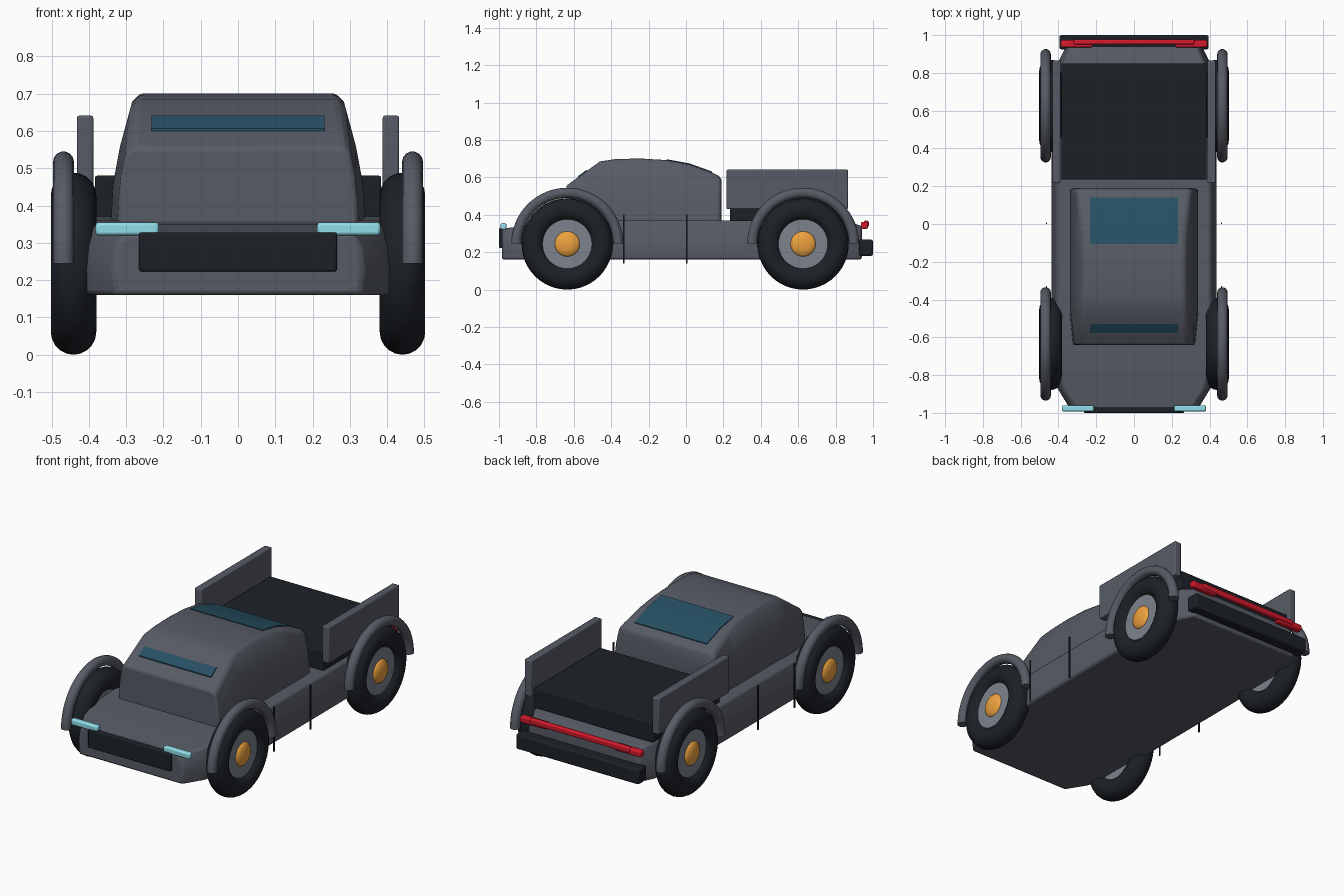
import bpy, bmesh
from math import sin, cos, pi, radians

if "Cube" in bpy.data.objects:
    bpy.data.objects.remove(bpy.data.objects["Cube"])


def material(name, rgb):
    m = bpy.data.materials.new(name)
    m.diffuse_color = (*rgb, 1)
    m.use_nodes = True
    m.node_tree.nodes["Principled BSDF"].inputs["Base Color"].default_value = m.diffuse_color
    return m


PAINT = material("paint", (0.095, 0.105, 0.13))
DARK = material("dark_trim", (0.012, 0.015, 0.02))
STEEL = material("steel", (0.2, 0.225, 0.27))
AMBER = material("amber", (0.85, 0.36, 0.05))
GLASS = material("glass", (0.02, 0.08, 0.125))
LAMP = material("lamp", (0.28, 0.72, 0.82))
RED = material("red_lamp", (0.65, 0.01, 0.025))


def finish(ob, name, mat, bevel=0, segments=2):
    ob.name = name
    ob.data.materials.append(mat)
    bpy.ops.object.select_all(action='DESELECT')
    ob.select_set(True)
    bpy.context.view_layer.objects.active = ob
    bpy.ops.object.shade_smooth_by_angle(angle=radians(32))
    if bevel:
        b = ob.modifiers.new("bevel", 'BEVEL')
        b.width, b.segments, b.limit_method = bevel, segments, 'ANGLE'
        b.angle_limit = radians(32)
    return ob


def loft(name, rings, mat, bevel=0):
    """Skin a list of closed rings and cap both ends."""
    bm = bmesh.new()
    rows = [[bm.verts.new(p) for p in ring] for ring in rings]
    n = len(rows[0])
    for a, b in zip(rows, rows[1:]):
        for i in range(n):
            j = (i + 1) % n
            bm.faces.new((a[i], a[j], b[j], b[i]))
    bm.faces.new(rows[0])
    bm.faces.new(rows[-1])
    bmesh.ops.recalc_face_normals(bm, faces=bm.faces)
    me = bpy.data.meshes.new(name)
    bm.to_mesh(me)
    bm.free()
    ob = bpy.data.objects.new(name, me)
    bpy.context.collection.objects.link(ob)
    return finish(ob, name, mat, bevel)


def box(name, x, y, z, mat, bevel=0.006):
    """Box from (min, max) ranges."""
    ring = [(x[0], z[0]), (x[1], z[0]), (x[1], z[1]), (x[0], z[1])]
    return loft(name, [[(px, py, pz) for px, pz in ring] for py in y], mat, bevel)


def mirrored(half, y):
    """Full cross-section at y from its right half, listed bottom to top."""
    return [(x, y, z) for x, z in half] + [(-x, y, z) for x, z in reversed(half)]


# lower body: y, half width, top height
body_rows = [(-0.985, 0.335, 0.325), (-0.87, 0.405, 0.34), (-0.78, 0.43, 0.35),
             (-0.6, 0.435, 0.36), (-0.33, 0.437, 0.37), (0.3, 0.437, 0.37),
             (0.75, 0.43, 0.37), (0.86, 0.40, 0.365), (0.94, 0.36, 0.34)]
loft("lower_body", [mirrored([(w - 0.005, 0.16), (w, 0.23), (w - 0.008, 0.29), (w - 0.03, t)], y)
                    for y, w, t in body_rows], PAINT, 0.012)


# cabin: sides lean in with height
def cabin_width(z):
    pts = [(0.33, 0.342), (0.46, 0.335), (0.56, 0.316), (0.70, 0.278)]
    for (z0, w0), (z1, w1) in zip(pts, pts[1:]):
        if z <= z1:
            return w0 + (w1 - w0) * (z - z0) / (z1 - z0)
    return pts[-1][1]


roof = [(-0.64, 0.555), (-0.46, 0.685), (-0.38, 0.697), (-0.25, 0.701), (-0.1, 0.692),
        (0.02, 0.669), (0.14, 0.626), (0.178, 0.607), (0.19, 0.585)]
rings = []
for y, top in roof:
    inset = 0.018 if y in (-0.64, 0.19) else 0
    half = []
    for f in (0, 0.35, 0.65, 0.94):
        z = 0.33 + (top - 0.33) * f
        half.append((cabin_width(z) - inset, z))
    half.append((half[-1][0] - 0.022, top))
    rings.append(mirrored(half, y))
loft("cabin", rings, PAINT, 0.01)


# windows: thin strips that follow the roof line
def window(name, line):
    loft(name, [[(-0.232, y, z - 0.012), (0.232, y, z - 0.012), (0.232, y, z + 0.004), (-0.232, y, z + 0.004)]
                for y, z in line], GLASS)


window("windscreen", [(-0.578, 0.602), (-0.53, 0.637)])
window("rear_window", [(-0.105, 0.693), (0.02, 0.67), (0.14, 0.627)])

# load bed and rear bumper
box("bed_floor", (-0.384, 0.384), (0.235, 0.85), (0.365, 0.48), DARK)
box("rear_bumper", (-0.395, 0.395), (0.925, 1.0), (0.18, 0.267), DARK, 0.01)

# grille and tail light bar
box("grille", (-0.265, 0.265), (-1.0, -0.965), (0.223, 0.328), DARK)
box("tail_light_bar", (-0.32, 0.32), (0.95, 0.978), (0.335, 0.368), RED, 0.008)

# parts that repeat left and right
for s, side in ((-1, "left"), (1, "right")):
    def span(a, b):
        return sorted((s * a, s * b))

    box(f"bed_side_{side}", span(0.388, 0.432), (0.217, 0.866), (0.43, 0.641), PAINT)
    box(f"headlight_{side}", span(0.212, 0.382), (-0.992, -0.96), (0.32, 0.355), LAMP, 0.008)
    box(f"tail_light_{side}", span(0.22, 0.388), (0.935, 0.973), (0.325, 0.362), RED, 0.008)
    for i, y in enumerate((-0.333, 0.003)):
        box(f"door_seam_{side}_{i}", span(0.461, 0.467), (y - 0.004, y + 0.004), (0.14, 0.4), DARK, 0)

    for y, end in ((-0.635, "front"), (0.626, "rear")):
        tag = f"{end}_{side}"
        # tyre, wheel disc and hub cap
        bpy.ops.mesh.primitive_torus_add(location=(s * 0.441, y, 0.244), rotation=(0, pi / 2, 0),
                                         major_radius=0.183, minor_radius=0.061,
                                         major_segments=48, minor_segments=20)
        finish(bpy.context.object, f"tyre_{tag}", DARK)
        bpy.ops.mesh.primitive_cylinder_add(vertices=40, radius=0.132, depth=0.07,
                                            location=(s * 0.441, y, 0.244), rotation=(0, pi / 2, 0))
        finish(bpy.context.object, f"wheel_disc_{tag}", STEEL)
        bpy.ops.mesh.primitive_uv_sphere_add(segments=32, ring_count=16, radius=0.068,
                                             location=(s * 0.472, y, 0.244), rotation=(0, pi / 2, 0))
        bpy.context.object.scale = (1, 1, 0.4)
        finish(bpy.context.object, f"hub_cap_{tag}", AMBER)
        # half-round tube fender over the wheel
        arc = []
        for k in range(33):
            a = pi * k / 32
            arc.append([(s * 0.468 + 0.028 * cos(b),
                         y + (0.272 + 0.028 * sin(b)) * cos(a),
                         0.245 + (0.272 + 0.028 * sin(b)) * sin(a))
                        for b in (2 * pi * i / 14 for i in range(14))])
        loft(f"fender_{tag}", arc, PAINT)
